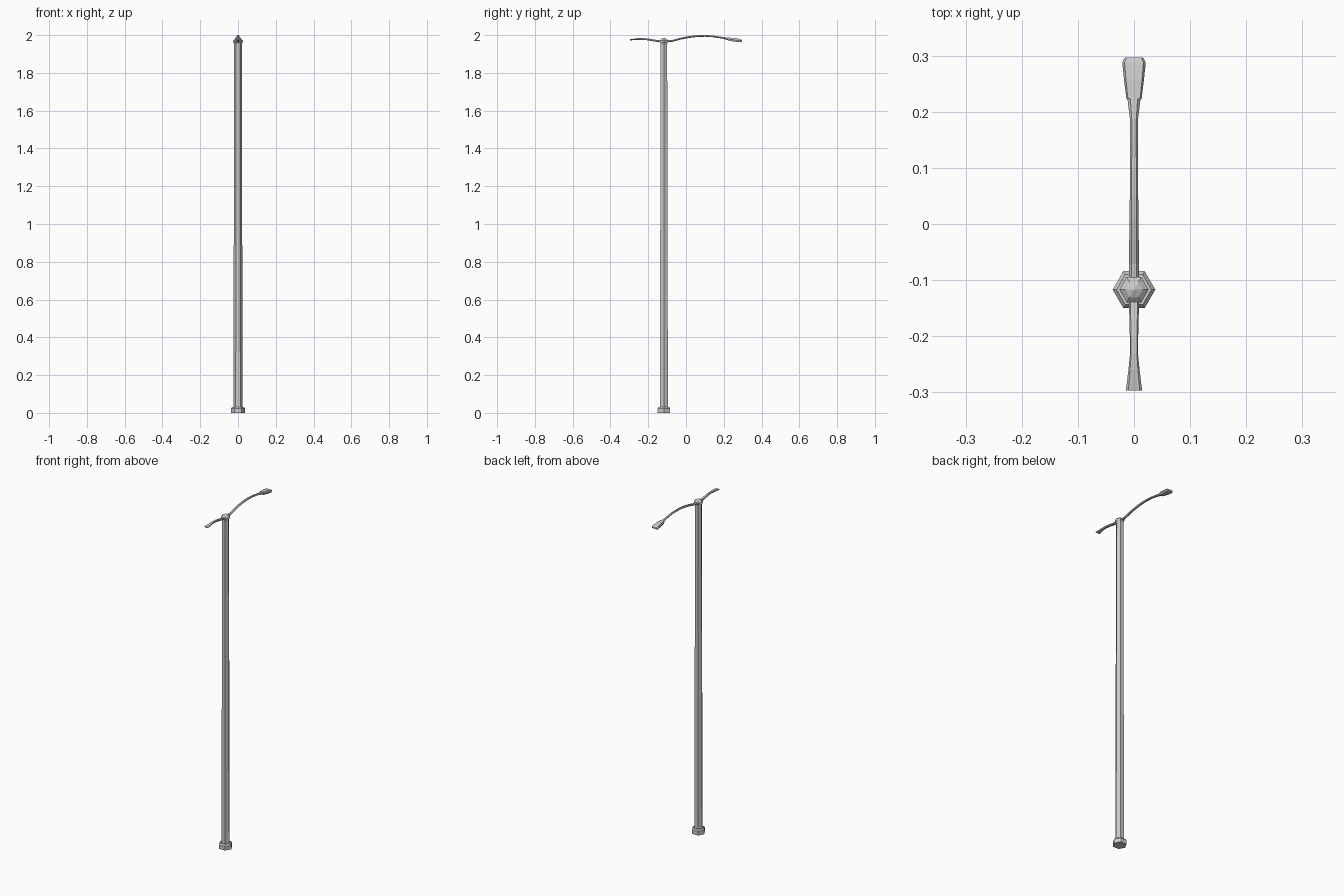
import bpy, bmesh, math

if "Cube" in bpy.data.objects:
    bpy.data.objects.remove(bpy.data.objects["Cube"])

POLE_Y = -0.117


def skin(name, rings):
    """Join equal-length rings of points into one closed, flat-faced solid."""
    bm = bmesh.new()
    loops = [[bm.verts.new(p) for p in ring] for ring in rings]
    n = len(loops[0])
    for a, b in zip(loops, loops[1:]):
        for i in range(n):
            j = (i + 1) % n
            bm.faces.new((a[i], a[j], b[j], b[i]))
    bm.faces.new(loops[0])
    bm.faces.new(loops[-1])
    bmesh.ops.remove_doubles(bm, verts=bm.verts, dist=1e-5)
    bmesh.ops.recalc_face_normals(bm, faces=bm.faces)
    mesh = bpy.data.meshes.new(name)
    bm.to_mesh(mesh)
    bm.free()
    obj = bpy.data.objects.new(name, mesh)
    bpy.context.collection.objects.link(obj)
    return obj


def hex_turned(name, profile):
    """Six-sided turned part on the pole axis; profile is (radius, z)."""
    return skin(name, [[(r * math.cos(k * math.pi / 3),
                         POLE_Y + r * math.sin(k * math.pi / 3), z)
                        for k in range(6)] for r, z in profile])


def arm(name, stations, flat=0.55):
    """Six-sided section along y; stations are (y, z, half width, half height)."""
    rings = []
    for y, z, w, h in stations:
        f = w * flat
        rings.append([(w, y, z), (f, y, z + h), (-f, y, z + h),
                      (-w, y, z), (-f, y, z - h), (f, y, z - h)])
    return skin(name, rings)


# Foot, tapered post and pointed cap
hex_turned("base", [(0.038, 0), (0.038, 0.024), (0.031, 0.032), (0.023, 0.032)])
hex_turned("post", [(0.0245, 0.028), (0.020, 1.962)])
hex_turned("cap", [(0.020, 1.955), (0.026, 1.963), (0.026, 1.972),
                   (0.016, 1.980), (0.002, 1.986)])

# Long arched arm
arm("long_arm", [(-0.112, 1.966, 0.009, 0.005), (-0.07, 1.970, 0.0088, 0.005),
                 (-0.03, 1.981, 0.0085, 0.005), (0.01, 1.989, 0.008, 0.005),
                 (0.05, 1.994, 0.0075, 0.005), (0.10, 1.996, 0.0075, 0.0045),
                 (0.145, 1.993, 0.007, 0.0045), (0.185, 1.987, 0.007, 0.0045),
                 (0.226, 1.979, 0.012, 0.006)])

# Lamp head at the end of the long arm
arm("lamp_head", [(0.223, 1.979, 0.0135, 0.008), (0.255, 1.975, 0.0175, 0.0095),
                  (0.288, 1.971, 0.021, 0.008), (0.297, 1.970, 0.016, 0.004)],
    flat=0.8)

# Short arm with flared flat lamp
arm("short_arm", [(-0.122, 1.966, 0.009, 0.005), (-0.16, 1.970, 0.0085, 0.005),
                  (-0.20, 1.977, 0.0075, 0.005), (-0.23, 1.980, 0.007, 0.0045),
                  (-0.26, 1.979, 0.010, 0.0045), (-0.297, 1.975, 0.0145, 0.003)],
    flat=0.7)
